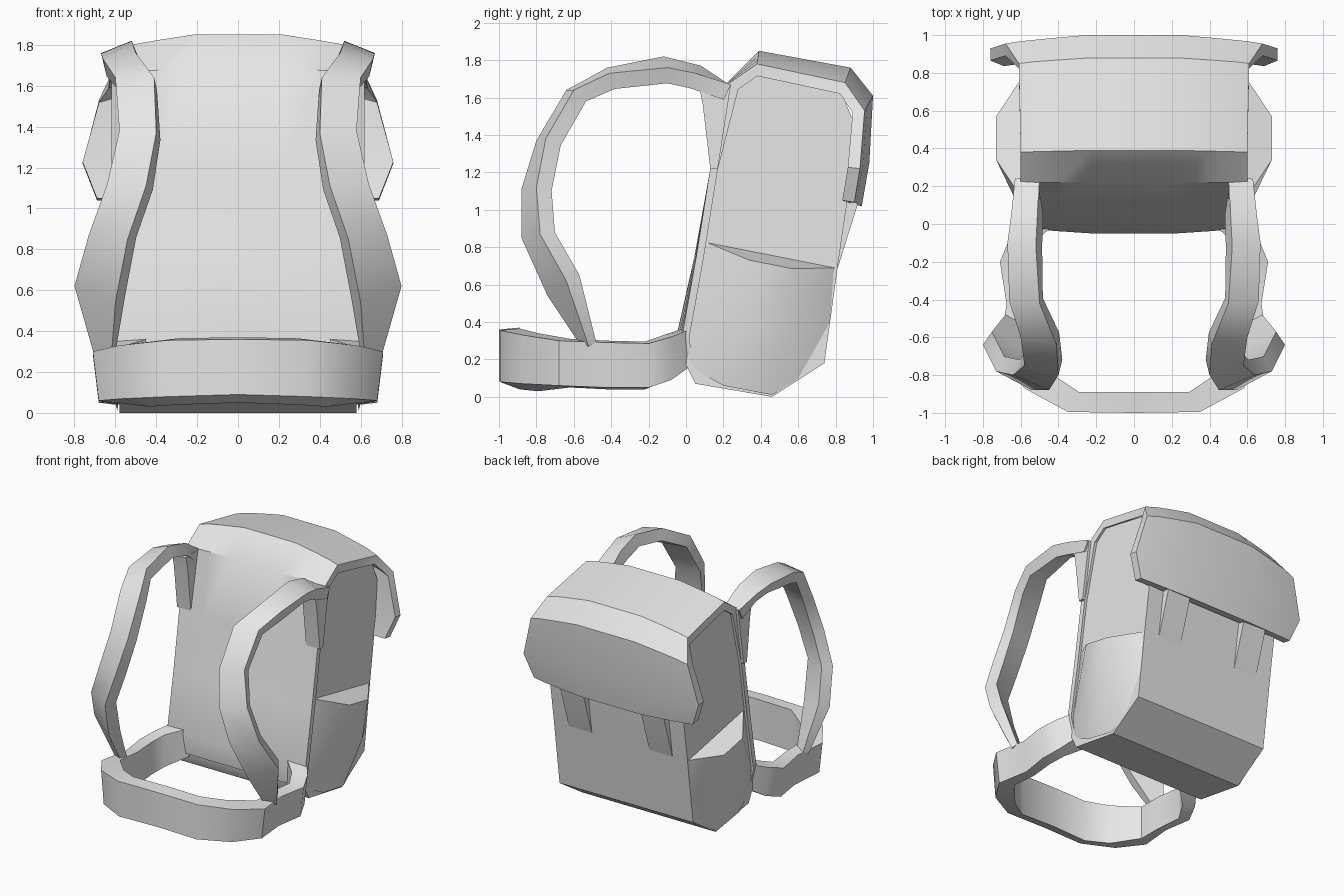
import bpy, bmesh, math
from mathutils import Vector

cube = bpy.data.objects.get("Cube")
if cube:
    bpy.data.objects.remove(cube, do_unlink=True)

# One plain grey material
grey = bpy.data.materials.new("light_grey")
grey.use_nodes = True
grey.diffuse_color = (0.8, 0.8, 0.8, 1)
grey.node_tree.nodes["Principled BSDF"].inputs["Base Color"].default_value = (0.8, 0.8, 0.8, 1)


def loft(name, sections, mirror=False, cap_start=True, angle=35):
    """Skin a list of closed rings; optionally mirror across x."""
    bm = bmesh.new()
    rings = [[bm.verts.new(p) for p in s] for s in sections]
    n = len(rings[0])
    for a, b in zip(rings, rings[1:]):
        for i in range(n):
            j = (i + 1) % n
            bm.faces.new((a[i], a[j], b[j], b[i]))
    if cap_start:
        bm.faces.new(rings[0])
    bm.faces.new(rings[-1])
    bmesh.ops.recalc_face_normals(bm, faces=bm.faces)
    # Half-open skins: make sure the outside faces outwards
    if not cap_start:
        f = min(bm.faces, key=lambda f: f.calc_center_median().y)
        if f.normal.y > 0:
            bmesh.ops.reverse_faces(bm, faces=bm.faces)
    mesh = bpy.data.meshes.new(name)
    bm.to_mesh(mesh)
    bm.free()
    mesh.materials.append(grey)
    ob = bpy.data.objects.new(name, mesh)
    bpy.context.collection.objects.link(ob)
    bpy.ops.object.select_all(action='DESELECT')
    ob.select_set(True)
    bpy.context.view_layer.objects.active = ob
    bpy.ops.object.shade_smooth_by_angle(angle=math.radians(angle))
    if mirror:
        m = ob.modifiers.new("Mirror", 'MIRROR')
        m.use_clip = True
    return ob


def prism(name, profile, x0, x1, mirror=False):
    """Extrude a (y, z) profile along x."""
    return loft(name, [[(x, y, z) for y, z in profile] for x in (x0, x1)], mirror)


# Main bag
prism("bag_body", [(0.0, 0.17), (0.05, 0.07), (0.46, 0.0), (0.74, 0.18), (0.81, 0.69),
                   (0.87, 1.1), (0.90, 1.46), (0.83, 1.63), (0.39, 1.73), (0.24, 1.62),
                   (0.01, 0.3)], -0.58, 0.58)

# Back pad running over the top into the lid: edge y, z, centre y, z, half width
path = [(-0.01, 0.17, -0.03, 0.18, 0.57), (-0.02, 0.33, -0.05, 0.33, 0.60),
        (0.055, 0.75, 0.045, 0.75, 0.60), (0.13, 1.22, 0.13, 1.22, 0.60),
        (0.22, 1.67, 0.22, 1.68, 0.60), (0.38, 1.78, 0.39, 1.85, 0.60),
        (0.85, 1.68, 0.88, 1.76, 0.61), (0.955, 1.53, 1.0, 1.61, 0.68),
        (0.93, 1.22, 0.98, 1.25, 0.76), (0.90, 1.04, 0.94, 1.02, 0.69)]
spread = [(-1, 1), (-0.87, 0.7), (-0.67, 0.4), (-0.37, 0),
          (0.37, 0), (0.67, 0.4), (0.87, 0.7), (1, 1)]  # x share, drop to edge
sections = []
for k, (ey, ez, cy, cz, hw) in enumerate(path):
    p, q = path[max(k - 1, 0)], path[min(k + 1, len(path) - 1)]
    t = Vector((0, q[0] - p[0], q[1] - p[1])).normalized()
    inward = Vector((0, t.z, -t.y)) * (0.04 if k < 4 else 0.065)
    outer = [Vector((u * hw, cy + (ey - cy) * d, cz + (ez - cz) * d)) for u, d in spread]
    sections.append(outer + [v + inward for v in reversed(outer)])
loft("back_pad_and_lid", sections)

# Bulging side pockets, bottom to top
loft("side_pocket", [
    [(0.57, 0.0, 0.17), (0.60, 0.2, 0.06), (0.59, 0.46, 0.01), (0.57, 0.735, 0.18)],
    [(0.58, 0.03, 0.38), (0.68, 0.27, 0.36), (0.68, 0.57, 0.36), (0.58, 0.77, 0.40)],
    [(0.57, 0.10, 0.83), (0.73, 0.34, 0.73), (0.73, 0.57, 0.685), (0.57, 0.81, 0.69)],
], mirror=True)

# Tapered closure straps below the lid
prism("closure_strap", [(0.85, 1.1), (0.93, 1.1), (0.915, 1.02), (0.812, 0.69), (0.79, 0.75)],
      0.25, 0.45, mirror=True)

# Shoulder straps: outer surface, inner edge then outer edge
edges = [((0.50, 0.23, 1.67), (0.63, 0.24, 1.67)),
         ((0.51, 0.08, 1.77), (0.65, 0.05, 1.73)),
         ((0.52, -0.12, 1.82), (0.67, -0.10, 1.76)),
         ((0.50, -0.42, 1.76), (0.66, -0.41, 1.73)),
         ((0.41, -0.64, 1.64), (0.60, -0.60, 1.64)),
         ((0.40, -0.80, 1.37), (0.58, -0.75, 1.38)),
         ((0.45, -0.88, 1.11), (0.64, -0.80, 1.12)),
         ((0.54, -0.88, 0.85), (0.73, -0.78, 0.87)),
         ((0.60, -0.74, 0.54), (0.80, -0.64, 0.62)),
         ((0.62, -0.56, 0.27), (0.70, -0.52, 0.27))]
edges = [(Vector(a), Vector(b)) for a, b in edges]
mids = [(a + b) / 2 for a, b in edges]
sections = []
for k, (a, b) in enumerate(edges):
    t = mids[min(k + 1, len(mids) - 1)] - mids[max(k - 1, 0)]
    inward = t.cross(b - a).normalized()
    if inward.dot(Vector((0.55, -0.2, 1.1)) - mids[k]) < 0:
        inward.negate()
    inward *= 0.09 if k < len(edges) - 1 else 0.05
    sections.append([a, b, b + inward, a + inward])
loft("shoulder_strap", sections, mirror=True)

# Wedge joining each strap to the back pad
prism("strap_root", [(0.24, 1.67), (0.07, 1.66), (0.09, 1.56), (0.13, 1.22), (0.17, 1.22)],
      0.50, 0.62, mirror=True)

# Hip belt: outer x, y, inner x, y, top, bottom
belt = [(0.0, -1.0, 0.0, -0.89, 0.36, 0.09), (0.35, -0.995, 0.29, -0.89, 0.355, 0.08),
        (0.58, -0.87, 0.44, -0.79, 0.33, 0.07), (0.71, -0.68, 0.59, -0.62, 0.30, 0.06),
        (0.675, -0.42, 0.58, -0.42, 0.29, 0.05), (0.71, -0.20, 0.60, -0.22, 0.285, 0.05),
        (0.66, -0.08, 0.55, -0.12, 0.32, 0.09), (0.585, 0.02, 0.42, 0.0, 0.36, 0.16)]
loft("hip_belt", [[(ox, oy, top), (ox * 0.96, oy, low),
                   (ix, iy, low - (0.04 if oy < -0.8 else 0.01)), (ix, iy, top + 0.01)]
                  for ox, oy, ix, iy, top, low in belt],
     mirror=True, cap_start=False)
